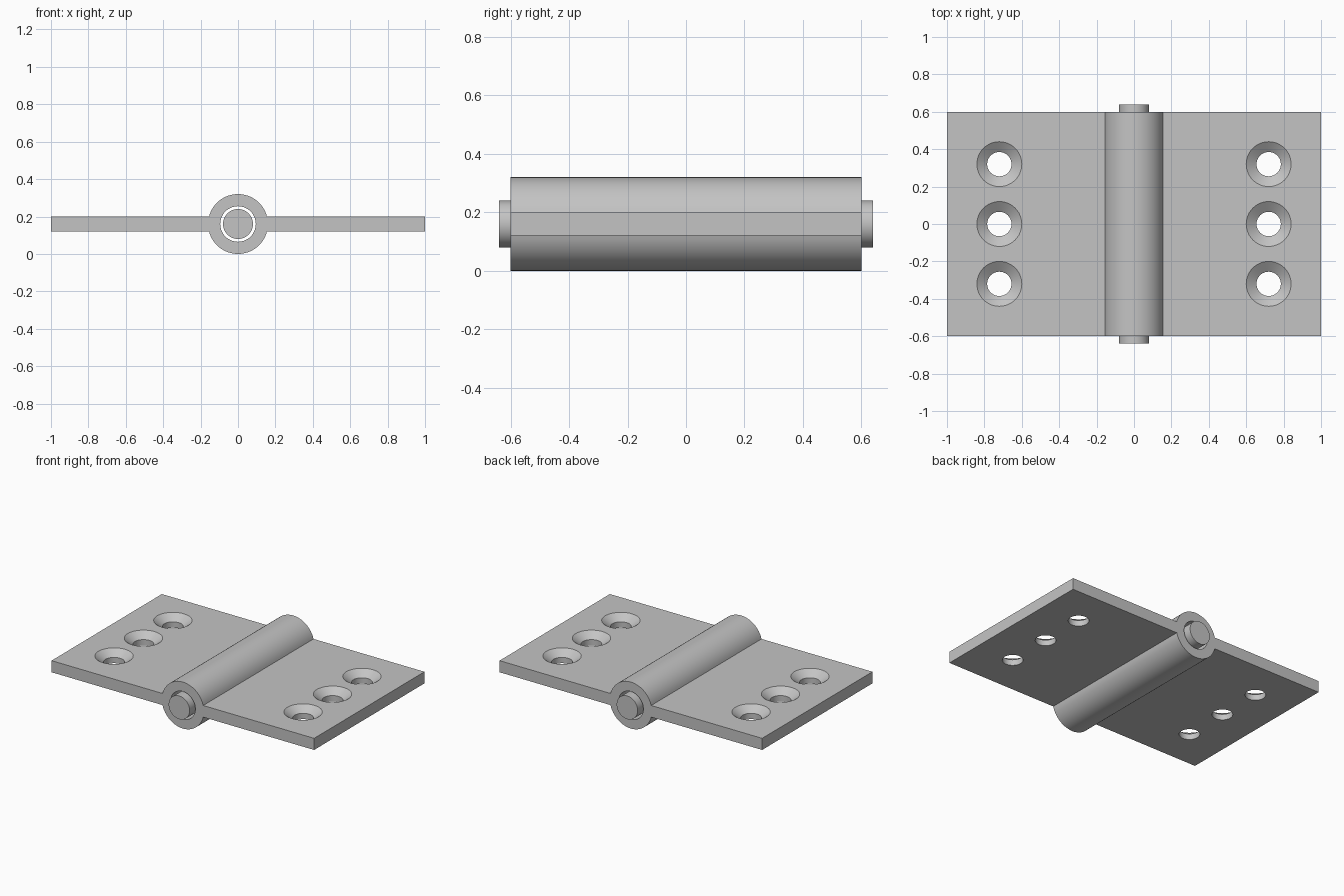
import bpy, bmesh, math
from mathutils import Matrix

cube = bpy.data.objects.get("Cube")
if cube:
    bpy.data.objects.remove(cube, do_unlink=True)

AXIS_Z = 0.16            # height of the pin axis
BARREL_R, BORE_R, PIN_R = 0.16, 0.095, 0.08
HALF_X, HALF_Y = 1.0, 0.6
LEAF_HALF = 0.04         # half the leaf thickness
PIN_HALF = 0.64
HOLE_X, HOLE_STEP = 0.72, 0.32
HOLE_R, SINK_R, SINK_DEPTH = 0.065, 0.12, 0.04

steel = bpy.data.materials.new("brushed_grey_steel")
steel.use_nodes = True
grey = (0.55, 0.55, 0.55, 1)
steel.diffuse_color = grey
steel.node_tree.nodes["Principled BSDF"].inputs["Base Color"].default_value = grey


def to_object(name, bm):
    bmesh.ops.recalc_face_normals(bm, faces=bm.faces)
    mesh = bpy.data.meshes.new(name)
    bm.to_mesh(mesh)
    bm.free()
    mesh.materials.append(steel)
    obj = bpy.data.objects.new(name, mesh)
    bpy.context.collection.objects.link(obj)
    return obj


def activate(obj):
    bpy.ops.object.select_all(action='DESELECT')
    obj.select_set(True)
    bpy.context.view_layer.objects.active = obj


def rod(name, radius, half):
    """Cylinder lying along y on the pin axis."""
    bm = bmesh.new()
    place = Matrix.Translation((0, 0, AXIS_Z)) @ Matrix.Rotation(math.pi / 2, 4, 'X')
    bmesh.ops.create_cone(bm, cap_ends=True, segments=64, radius1=radius,
                          radius2=radius, depth=2 * half, matrix=place)
    return to_object(name, bm)


def countersink(x, y):
    """Screw hole cutter: straight shank with a flared head."""
    bm = bmesh.new()
    top = AXIS_Z + LEAF_HALF
    flare = (SINK_R - HOLE_R) / SINK_DEPTH
    over = 0.02
    levels = [(HOLE_R, top - 0.12), (HOLE_R, top - SINK_DEPTH),
              (SINK_R + flare * over, top + over)]
    rings = []
    for r, z in levels:
        ring = bmesh.ops.create_circle(bm, segments=48, radius=r,
                                       matrix=Matrix.Translation((x, y, z)))
        rings.append(ring["verts"])
    for low, high in zip(rings, rings[1:]):
        for i in range(len(low)):
            j = (i + 1) % len(low)
            bm.faces.new((low[i], low[j], high[j], high[i]))
    bm.faces.new(rings[0])
    bm.faces.new(rings[-1])
    return to_object("screw_hole_cutter", bm)


def cut(target, cutter):
    cutter.hide_render = True
    mod = target.modifiers.new("cut", 'BOOLEAN')
    mod.operation, mod.solver, mod.object = 'DIFFERENCE', 'EXACT', cutter
    activate(target)
    bpy.ops.object.modifier_apply(modifier=mod.name)
    bpy.data.objects.remove(cutter, do_unlink=True)


# Leaves and barrel: one cross-section extruded along y
start = math.asin(LEAF_HALF / BARREL_R)
steps = 32
arc = [start + (math.pi - 2 * start) * i / steps for i in range(steps + 1)]
upper = [(HALF_X, LEAF_HALF)]
upper += [(BARREL_R * math.cos(a), BARREL_R * math.sin(a)) for a in arc]
upper += [(-HALF_X, LEAF_HALF)]
profile = upper + [(-x, -z) for x, z in upper]
bm = bmesh.new()
section = bm.faces.new([bm.verts.new((x, -HALF_Y, AXIS_Z + z)) for x, z in profile])
swept = bmesh.ops.extrude_face_region(bm, geom=[section], use_keep_orig=True)["geom"]
bmesh.ops.translate(bm, vec=(0, 2 * HALF_Y, 0),
                    verts=[v for v in swept if isinstance(v, bmesh.types.BMVert)])
leaves = to_object("hinge_leaves_and_barrel", bm)

# Bore and screw holes
cut(leaves, rod("bore_cutter", BORE_R, HALF_Y + 0.1))
for side in (-1, 1):
    for row in (-1, 0, 1):
        cut(leaves, countersink(side * HOLE_X, row * HOLE_STEP))

# Pin
pin = rod("hinge_pin", PIN_R, PIN_HALF)

for obj in (leaves, pin):
    activate(obj)
    bpy.ops.object.shade_smooth_by_angle(angle=math.radians(25))
